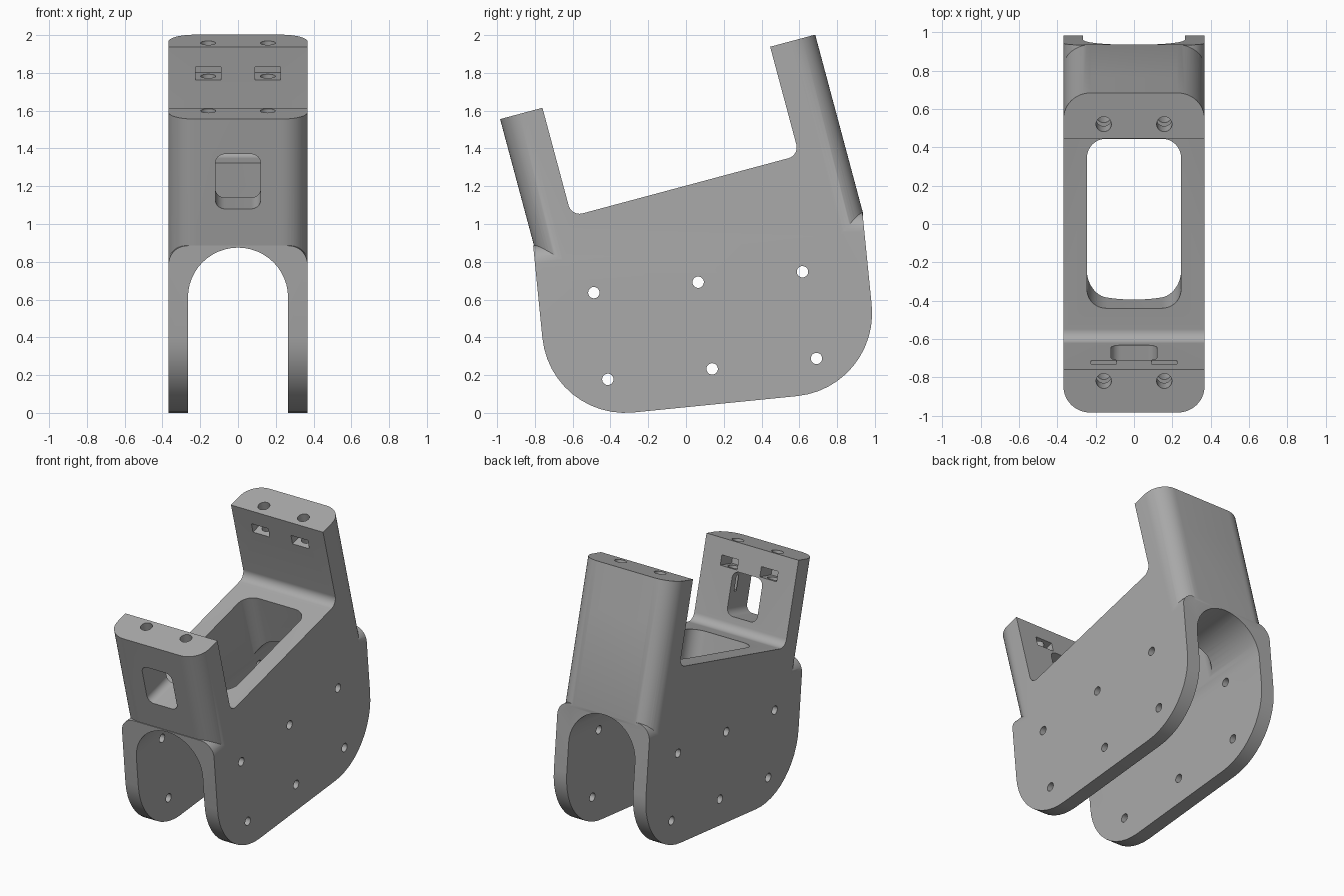
import bpy, bmesh, math
from mathutils import Vector, Matrix

cube = bpy.data.objects.get("Cube")
if cube:
    bpy.data.objects.remove(cube)

HALF_W = 0.368
UPPER = math.radians(15)    # tilt of the deck and arms
LOWER = math.radians(5.71)  # tilt of the side plates


def fillet(corners, steps=12):
    """Round each (a, b, radius) corner of a polygon."""
    out = []
    n = len(corners)
    for i, (a, b, r) in enumerate(corners):
        p = Vector((a, b))
        if r == 0:
            out.append(p)
            continue
        d1 = (Vector(corners[i - 1][:2]) - p).normalized()
        d2 = (Vector(corners[(i + 1) % n][:2]) - p).normalized()
        half = d1.angle(d2) / 2
        centre = p + (d1 + d2).normalized() * (r / math.sin(half))
        v1 = p + d1 * (r / math.tan(half)) - centre
        v2 = p + d2 * (r / math.tan(half)) - centre
        sweep = v1.angle_signed(v2)
        for k in range(steps + 1):
            out.append(centre + Matrix.Rotation(-sweep * k / steps, 2) @ v1)
    return out


def rect(a0, a1, b0, b1, r=0, r_top=None):
    top = r if r_top is None else r_top
    return fillet([(a0, b0, r), (a1, b0, r), (a1, b1, top), (a0, b1, top)])


def prism(name, outline, axis, lo, hi, tilt):
    """Extrude an outline along an axis, then tilt it about x."""
    place = {"x": lambda a, b, c: (c, a, b),
             "y": lambda a, b, c: (a, c, b),
             "z": lambda a, b, c: (a, b, c)}[axis]
    bm = bmesh.new()
    face = bm.faces.new([bm.verts.new(place(p.x, p.y, lo)) for p in outline])
    ext = bmesh.ops.extrude_face_region(bm, geom=[face])
    moved = [g for g in ext["geom"] if isinstance(g, bmesh.types.BMVert)]
    bmesh.ops.translate(bm, verts=moved, vec=place(0, 0, hi - lo))
    bmesh.ops.remove_doubles(bm, verts=bm.verts, dist=0.0001)
    bmesh.ops.recalc_face_normals(bm, faces=bm.faces)
    bm.transform(Matrix.Rotation(tilt, 4, "X"))
    mesh = bpy.data.meshes.new(name)
    bm.to_mesh(mesh)
    bm.free()
    obj = bpy.data.objects.new(name, mesh)
    bpy.context.collection.objects.link(obj)
    return obj


def combine(target, tool, operation):
    mod = target.modifiers.new("combine", "BOOLEAN")
    mod.operation = operation
    mod.solver = "EXACT"
    mod.object = tool
    bpy.context.view_layer.objects.active = target
    bpy.ops.object.modifier_apply(modifier=mod.name)
    bpy.data.objects.remove(tool)


def cut(name, *args):
    combine(bracket, prism(name, *args), "DIFFERENCE")


# Lower housing: side outline crossed with a round-shouldered section
bracket = prism("bracket", fillet([(-0.717, 0.03, 0.44), (1.035, 0.03, 0.44),
                                   (1.035, 0.961, 0), (-0.717, 0.961, 0)]),
                "x", -HALF_W, HALF_W, LOWER)
shoulders = prism("shoulders", rect(-HALF_W, HALF_W, -0.2, 0.961, 0, 0.1),
                  "y", -1.5, 1.5, LOWER)
combine(bracket, shoulders, "INTERSECT")

# Upper cradle: deck with two arms, outer arm edges rounded
FRONT, BACK, TOP, DECK = -0.548, 1.179, 1.757, 1.162
FRONT_IN, BACK_IN = -0.316, 0.932
cradle = prism("cradle", fillet([
    (FRONT, 0.8, 0), (-0.4, 0.5, 0), (1.1, 0.55, 0), (BACK, 0.777, 0),
    (BACK, TOP, 0), (BACK_IN, TOP, 0), (BACK_IN, DECK, 0.06),
    (FRONT_IN, DECK, 0.06), (FRONT_IN, TOP, 0), (FRONT, TOP, 0)]),
    "x", -HALF_W, HALF_W, UPPER)
plan = prism("plan", rect(-HALF_W, HALF_W, FRONT, BACK, 0.14), "z", 0, 2, UPPER)
combine(cradle, plan, "INTERSECT")
combine(bracket, cradle, "UNION")

# Arched channel between the side plates
cut("channel", rect(-0.265, 0.265, -0.5, 0.951, 0, 0.2649), "y", -2, 2, LOWER)

# Deck opening and front arm window
cut("deck_opening", rect(-0.245, 0.245, -0.144, 0.772, 0.1), "z", 0.5, 1.5, UPPER)
cut("window", rect(-0.12, 0.12, 1.265, 1.565, 0.05), "y", FRONT - 0.2, FRONT_IN + 0.1, UPPER)

# Screw holes and nut slots in both arms
for x in (-0.158, 0.158):
    for u, slot in ((-0.378, (-0.45, FRONT_IN + 0.05)), (1.01, (BACK_IN - 0.05, 1.08))):
        cut("screw_hole", rect(x - 0.04, x + 0.04, u - 0.04, u + 0.04, 0.0399),
            "z", 1.42, 1.9, UPPER)
        cut("nut_slot", rect(x - 0.067, x + 0.067, *slot), "z", 1.575, 1.645, UPPER)

# Mounting holes through both side plates
for row in (0.682, 0.218):
    for col in range(3):
        s = -0.422 + 0.555 * col + (0.028 if row < 0.5 else 0)
        cut("mount_hole", rect(s - 0.03, s + 0.03, row - 0.03, row + 0.03, 0.0299),
            "x", -1, 1, LOWER)

# Plain grey finish
grey = bpy.data.materials.new("grey plastic")
colour = (0.4, 0.4, 0.4, 1)
grey.use_nodes = True
grey.diffuse_color = colour
grey.node_tree.nodes["Principled BSDF"].inputs["Base Color"].default_value = colour
bracket.data.materials.clear()
bracket.data.materials.append(grey)
for poly in bracket.data.polygons:
    poly.material_index = 0

bpy.ops.object.select_all(action="DESELECT")
bracket.select_set(True)
bpy.context.view_layer.objects.active = bracket
bpy.ops.object.shade_smooth_by_angle(angle=math.radians(30))
